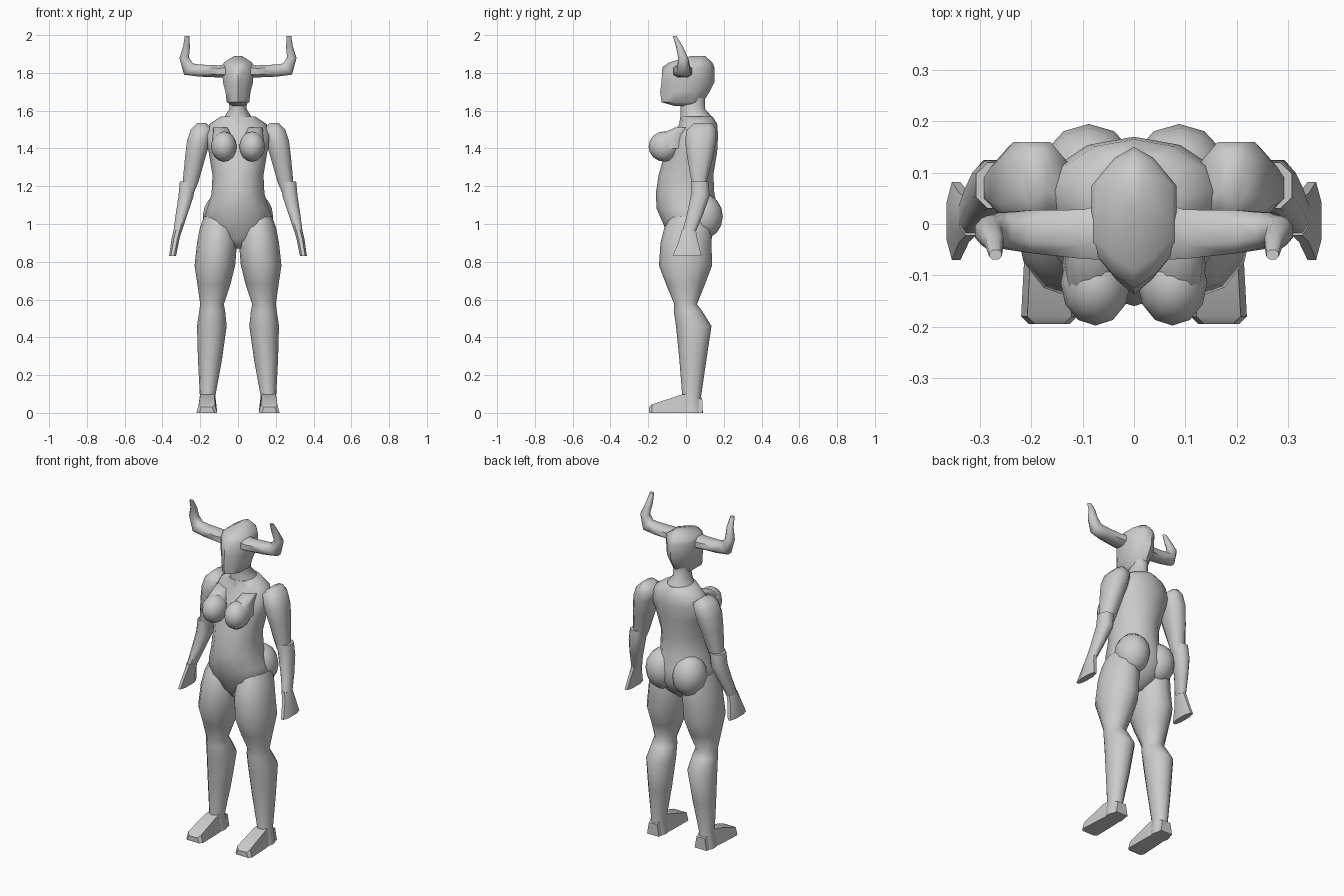
import bpy, bmesh, math
from mathutils import Vector

cube = bpy.data.objects.get("Cube")
if cube:
    bpy.data.objects.remove(cube, do_unlink=True)

grey = bpy.data.materials.new("plain grey")
grey.use_nodes = True
colour = (0.6, 0.6, 0.6, 1)
grey.diffuse_color = colour
grey.node_tree.nodes["Principled BSDF"].inputs["Base Color"].default_value = colour


def circle(n):
    return [(math.cos(math.tau * i / n), math.sin(math.tau * i / n)) for i in range(n)]


# Cross-sections in unit space
ROUND = circle(12)
OCTAGON = [(-.45, -1), (.45, -1), (1, -.5), (1, .5), (.45, 1), (-.45, 1), (-1, .5), (-1, -.5)]
KEEL = [(0, -1), (.5, -.8), (1, -.45), (1, .45), (.45, .85), (0, 1),
        (-.45, .85), (-1, .45), (-1, -.45), (-.5, -.8)]


def finish(name, bm, angle):
    bmesh.ops.recalc_face_normals(bm, faces=bm.faces)
    mesh = bpy.data.meshes.new(name)
    bm.to_mesh(mesh)
    bm.free()
    mesh.materials.append(grey)
    obj = bpy.data.objects.new(name, mesh)
    bpy.context.collection.objects.link(obj)
    bpy.ops.object.select_all(action='DESELECT')
    obj.select_set(True)
    bpy.context.view_layer.objects.active = obj
    bpy.ops.object.shade_smooth_by_angle(angle=math.radians(angle))
    return obj


def skin(name, loops, angle=55):
    """Bridge loops of points and cap both ends."""
    bm = bmesh.new()
    rings = [[bm.verts.new(p) for p in loop] for loop in loops]
    for a, b in zip(rings, rings[1:]):
        for i in range(len(a)):
            j = (i + 1) % len(a)
            bm.faces.new((a[i], a[j], b[j], b[i]))
    bm.faces.new(rings[0])
    bm.faces.new(rings[-1])
    return finish(name, bm, angle)


def column(name, section, levels, side=1, angle=55):
    """Levels are (z, x min, x max, front y, back y)."""
    skin(name, [[(side * ((a + b) / 2 + u * (b - a) / 2), (c + d) / 2 + v * (d - c) / 2, z)
                 for u, v in section] for z, a, b, c, d in levels], angle)


def centred(name, section, levels, angle=55):
    """Levels are (z, half width, front y, back y)."""
    column(name, section, [(z, -w, w, c, d) for z, w, c, d in levels], 1, angle)


def blob(name, centre, size, side):
    bm = bmesh.new()
    bmesh.ops.create_uvsphere(bm, u_segments=12, v_segments=8, radius=1)
    for v in bm.verts:
        v.co = Vector(((centre[0] + v.co.x * size[0]) * side,
                       centre[1] + v.co.y * size[1], centre[2] + v.co.z * size[2]))
    finish(name, bm, 60)


# Torso with belly, chest and sloping shoulders
centred("torso", ROUND, [
    (.87, .03, -.05, .06), (.92, .11, -.09, .12), (1, .19, -.12, .17), (1.08, .165, -.155, .17),
    (1.16, .14, -.16, .15), (1.26, .135, -.145, .145), (1.38, .155, -.11, .165),
    (1.47, .18, -.07, .17), (1.53, .15, -.035, .165), (1.57, .09, -.03, .14)])
centred("neck", ROUND, [(1.5, .11, -.04, .16), (1.57, .07, -.03, .135), (1.61, .045, -.03, .1),
                        (1.68, .05, -.03, .1)])

# Head with a ridge down the face
centred("head", KEEL, [
    (1.625, .03, -.06, .07), (1.645, .06, -.13, .09), (1.7, .066, -.137, .125),
    (1.75, .08, -.13, .15), (1.83, .083, -.125, .15), (1.855, .075, -.09, .14),
    (1.89, .02, .03, .1)])

for side, word in ((1, "left"), (-1, "right")):
    # Horn swept along a bent path: (x, y, z, half depth, half thickness)
    path = [(.05, -.015, 1.81, .055, .038), (.1, -.02, 1.808, .048, .032),
            (.2, -.015, 1.812, .042, .032), (.262, -.012, 1.82, .034, .038),
            (.285, -.015, 1.88, .026, .025), (.272, -.035, 1.94, .018, .018),
            (.27, -.06, 1.995, .009, .012)]
    loops = []
    for i, (x, y, z, depth, thick) in enumerate(path):
        p, q = path[max(i - 1, 0)], path[min(i + 1, len(path) - 1)]
        across = Vector((p[2] - q[2], 0, q[0] - p[0])).normalized()
        loops.append([(side * (x + across.x * v * thick), y + u * depth, z + across.z * v * thick)
                      for u, v in OCTAGON])
    skin(word + "_horn", loops)

    blob(word + "_breast", (.075, -.115, 1.41), (.068, .083, .08), side)
    # Upper slope joining breast and collar
    column(word + "_chest_slope", ROUND, [(1.4, .02, .14, -.18, .02), (1.46, .03, .135, -.165, .02),
                                          (1.51, .05, .13, -.06, .04)], side)
    blob(word + "_buttock", (.088, .09, 1.04), (.098, .105, .12), side)

    # Shoulder and upper arm
    column(word + "_upper_arm", OCTAGON, [
        (1.535, .17, .215, .04, .14), (1.5, .13, .25, .005, .16), (1.44, .145, .27, -.005, .16),
        (1.36, .17, .28, .005, .145), (1.22, .21, .293, .03, .11), (1.15, .24, .295, .035, .1)], side)
    # Forearm starts with a small step at the elbow
    column(word + "_forearm", OCTAGON, [
        (1.225, .225, .308, .03, .12), (1.15, .235, .315, .025, .125),
        (1.05, .268, .33, .005, .09), (.96, .298, .342, -.02, .052)], side)
    column(word + "_hand", OCTAGON, [(.97, .296, .34, -.022, .052), (.92, .31, .352, -.035, .06),
                                     (.83, .328, .365, -.07, .082)], side)

    # Thigh, knee and calf
    column(word + "_leg", ROUND, [
        (1.04, .04, .18, -.08, .12), (.98, .015, .202, -.115, .14), (.9, .005, .217, -.135, .135),
        (.78, .015, .23, -.143, .138), (.68, .04, .215, -.105, .1), (.575, .075, .2, -.062, .058),
        (.54, .068, .205, -.065, .085), (.46, .06, .217, -.053, .135),
        (.28, .085, .212, -.035, .108), (.09, .12, .202, -.02, .08), (0, .11, .215, -.03, .09)], side)

    # Wedge foot, swept from heel to toe
    foot = [(.088, .12, .2, .07), (0, .115, .208, .1), (-.03, .113, .212, .095),
            (-.18, .11, .22, .045), (-.195, .125, .205, .03)]
    skin(word + "_foot", [[(side * a, y, 0), (side * b, y, 0), (side * (b - .012), y, top),
                           (side * (a + .012), y, top)] for y, a, b, top in foot], 40)
